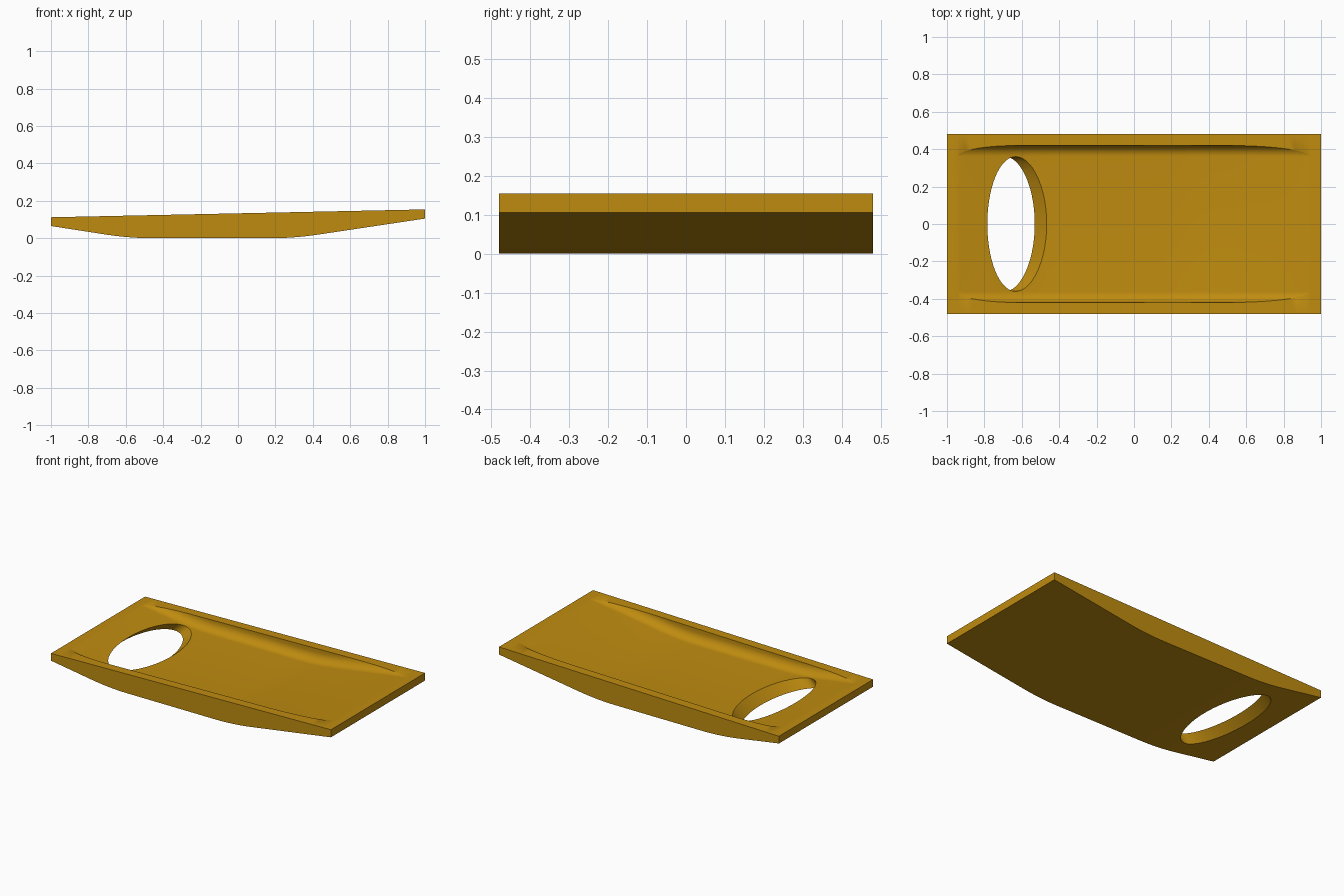
import bpy, bmesh, math

if "Cube" in bpy.data.objects:
    bpy.data.objects.remove(bpy.data.objects["Cube"])

HALF_Y, WALL_Y, COVE_R, FLOOR_T = 0.48, 0.42, 0.058, 0.057

gold = bpy.data.materials.new("golden_ochre")
gold.diffuse_color = (0.52, 0.26, 0.005, 1)
gold.use_nodes = True
gold.node_tree.nodes["Principled BSDF"].inputs["Base Color"].default_value = gold.diffuse_color


def ramp(t, w):
    """Zero, then slope one, with a smooth bend of half width w."""
    if t <= -w:
        return 0.0
    return t if t >= w else (t + w) ** 2 / (4 * w)


def bottom(x):
    return 0.155 * ramp(-x - 0.58, 0.13) + 0.15 * ramp(x - 0.30, 0.13)


def rim(x):
    return 0.133 + 0.021 * x


def section(x):
    """Closed outline at x: flat rim, wall, cove, floor, mirrored, underside."""
    floor = bottom(x) + FLOOR_T
    depth = max(rim(x) - floor, 0.0)
    top = min(floor, rim(x))
    a_max = math.acos(max(0.0, 1 - depth / COVE_R))
    yc = WALL_Y - COVE_R
    half = [(HALF_Y, bottom(x)), (HALF_Y, rim(x)), (yc + COVE_R * math.sin(a_max), rim(x))]
    for i in range(10, -1, -1):
        a = a_max * i / 10
        half.append((yc + COVE_R * math.sin(a), top + COVE_R * (1 - math.cos(a))))
    return half + [(-y, z) for y, z in reversed(half)]


def finish(bm, name):
    bmesh.ops.recalc_face_normals(bm, faces=bm.faces)
    me = bpy.data.meshes.new(name)
    bm.to_mesh(me)
    bm.free()
    me.materials.append(gold)
    ob = bpy.data.objects.new(name, me)
    bpy.context.collection.objects.link(ob)
    return ob


def loft(rings, name):
    bm = bmesh.new()
    loops = [[bm.verts.new(p) for p in r] for r in rings]
    n = len(loops[0])
    for a, b in zip(loops, loops[1:]):
        for i in range(n):
            j = (i + 1) % n
            bm.faces.new((a[i], a[j], b[j], b[i]))
    bm.faces.new(loops[0])
    bm.faces.new(loops[-1][::-1])
    bmesh.ops.remove_doubles(bm, verts=bm.verts, dist=1e-5)
    return finish(bm, name)


# Dished plate, with stations where the floor runs out into the rim
stations = sorted([-1 + i / 30 for i in range(61)] + [-0.1660 / 0.176, 0.121 / 0.129])
plate = loft([[(x, y, z) for y, z in section(x)] for x in stations], "dished_plate")

# Slanted oval hole
rings = []
for z in (-0.1, 0.25):
    cx = -0.652 + 1.16 * (z - 0.05)
    rings.append([(cx + 0.177 * math.cos(a), 0.36 * math.sin(a), z)
                  for a in (2 * math.pi * i / 72 for i in range(72))])
cutter = loft(rings, "hole_cutter")
cutter.hide_render = True
cutter.hide_viewport = True

mod = plate.modifiers.new("oval_hole", "BOOLEAN")
mod.operation, mod.object, mod.solver = "DIFFERENCE", cutter, "EXACT"
bpy.context.view_layer.objects.active = plate
plate.select_set(True)
bpy.ops.object.modifier_apply(modifier=mod.name)
bpy.data.objects.remove(cutter)
bpy.ops.object.shade_smooth_by_angle(angle=math.radians(30))
